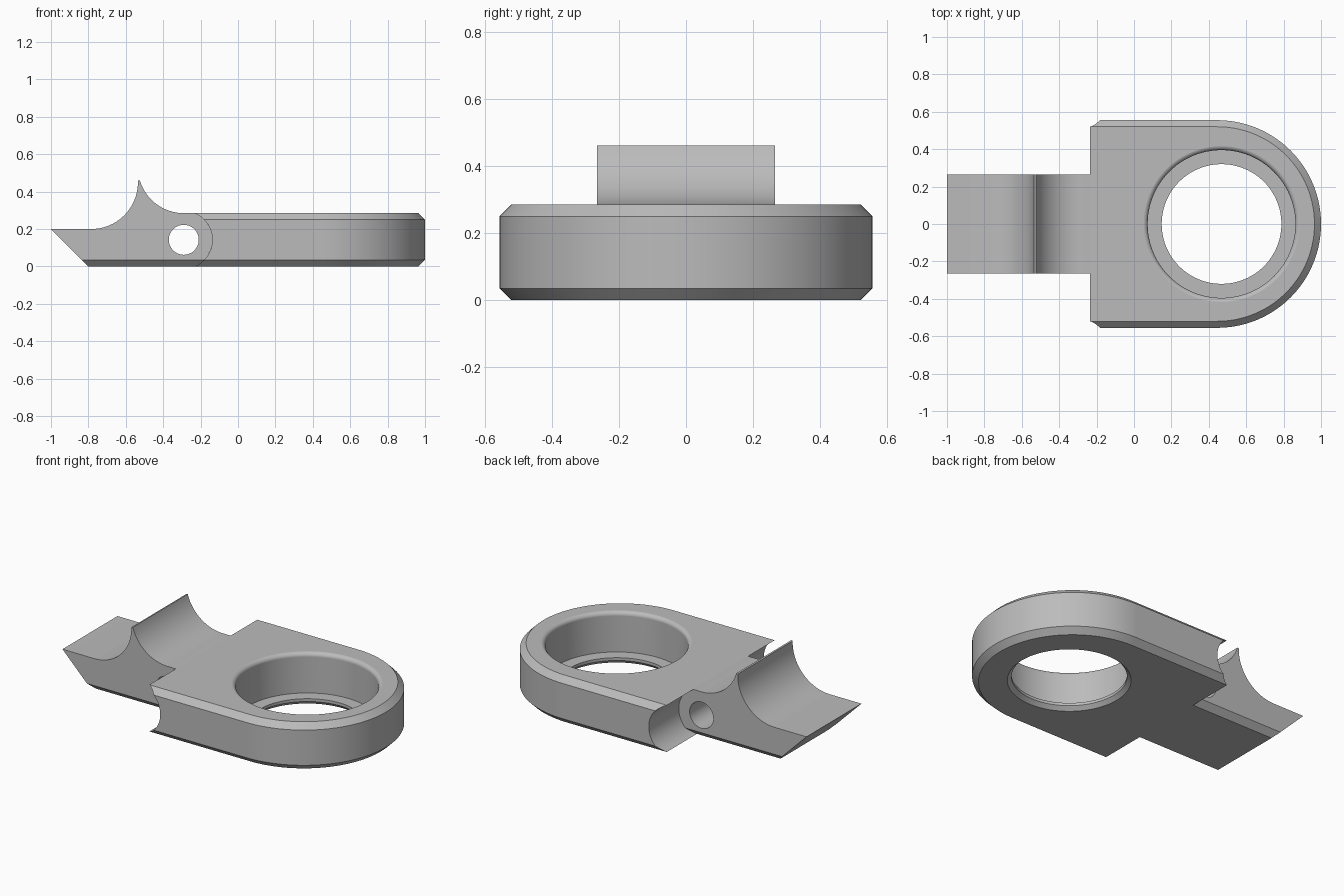
import bpy, bmesh
from math import sin, cos, pi, radians, atan2
from mathutils import Vector

if "Cube" in bpy.data.objects:
    bpy.data.objects.remove(bpy.data.objects["Cube"])

HEIGHT, BEVEL = 0.285, 0.035
BODY_HALF, TONGUE_HALF = 0.555, 0.265
PIN_X, PIN_Z = -0.29, HEIGHT / 2
GROOVE_R = 0.153
RING_X = 0.468

grey = bpy.data.materials.new("plain grey")
grey.use_nodes = True
grey.diffuse_color = (0.5, 0.5, 0.5, 1)
grey.node_tree.nodes["Principled BSDF"].inputs["Base Color"].default_value = (0.5, 0.5, 0.5, 1)


def arc(cx, cy, r, start, end, n):
    """Points on an arc, angles in radians."""
    return [(cx + r * cos(start + (end - start) * i / n),
             cy + r * sin(start + (end - start) * i / n)) for i in range(n + 1)]


def loft(name, loops):
    """Closed solid through matching loops of points."""
    bm = bmesh.new()
    rings = [[bm.verts.new(p) for p in loop] for loop in loops]
    n = len(rings[0])
    for a, b in zip(rings, rings[1:]):
        for i in range(n):
            j = (i + 1) % n
            bm.faces.new((a[i], a[j], b[j], b[i]))
    bm.faces.new(rings[0])
    bm.faces.new(rings[-1])
    bmesh.ops.recalc_face_normals(bm, faces=bm.faces)
    mesh = bpy.data.meshes.new(name)
    bm.to_mesh(mesh)
    bm.free()
    mesh.materials.append(grey)
    obj = bpy.data.objects.new(name, mesh)
    bpy.context.collection.objects.link(obj)
    return obj


def activate(obj):
    bpy.ops.object.select_all(action='DESELECT')
    obj.select_set(True)
    bpy.context.view_layer.objects.active = obj


def cut(obj, cutter):
    activate(obj)
    mod = obj.modifiers.new("cut", 'BOOLEAN')
    mod.operation, mod.solver, mod.object = 'DIFFERENCE', 'EXACT', cutter
    bpy.ops.object.modifier_apply(modifier=mod.name)
    bpy.data.objects.remove(cutter)


def finish(obj):
    activate(obj)
    bpy.ops.object.shade_smooth_by_angle(angle=radians(25))
    mod = obj.modifiers.new("flat faces", 'WEIGHTED_NORMAL')
    mod.keep_sharp = True


def cross_rod(name, r):
    """Cylinder along y through the pin centre."""
    circle = arc(PIN_X, PIN_Z, r, 0, 2 * pi, 96)[:-1]
    return loft(name, [[(x, y, z) for x, z in circle] for y in (-0.8, 0.8)])


# Body: round-ended plate with bevelled top and bottom rims
def outline(inset, z):
    r = BODY_HALF - inset
    pts = [(-0.25, -r)] + arc(1 - BODY_HALF, 0, r, -pi / 2, pi / 2, 72) + [(-0.25, r)]
    return [(x, y, z) for x, y in pts]


body = loft("ring_plate", [outline(BEVEL, 0), outline(0, BEVEL),
                           outline(0, HEIGHT - BEVEL), outline(BEVEL, HEIGHT)])

# Stepped bore: bottom bevel, ledge, wide bore and rounded upper lip
lip, bore = 0.025, 0.395
bore_profile = [(0.363, -0.02), (0.32, 0.023), (0.32, 0.04), (bore, 0.04)]
for i in range(7):
    t = radians(13 * i)
    bore_profile.append((bore + lip - lip * cos(t), HEIGHT - lip + lip * sin(t)))
r, z = bore_profile[-1]
bore_profile.append((r + 0.02 * sin(t), z + 0.02 * cos(t)))
cut(body, loft("bore_cutter", [[(x, y, z) for x, y in arc(RING_X, 0, r, 0, 2 * pi, 96)[:-1]]
                               for r, z in bore_profile]))

# Concave end of the body
cut(body, cross_rod("groove_cutter", GROOVE_R))
finish(body)

# Tongue: side profile with a raised ridge, seated in the concave end
end = atan2(PIN_Z, (GROOVE_R ** 2 - PIN_Z ** 2) ** 0.5)
profile = [(-0.8, 0), (-1, 0.2)]
profile += arc(-0.785, 0.45, 0.25, -pi / 2, radians(2), 20)
profile += arc(-0.29, HEIGHT + 0.245, 0.245, radians(196.5), radians(270), 20)
profile += arc(PIN_X, PIN_Z, GROOVE_R, end, -end, 24)
tongue = loft("tongue", [[(x, y, z) for x, z in profile]
                         for y in (-TONGUE_HALF, TONGUE_HALF)])

# Bevel the lower side edges of the tongue
bm = bmesh.new()
bm.from_mesh(tongue.data)
for side in (-1, 1):
    res = bmesh.ops.bisect_plane(bm, geom=bm.verts[:] + bm.edges[:] + bm.faces[:],
                                 plane_co=Vector((0, side * (TONGUE_HALF - BEVEL), 0)),
                                 plane_no=Vector((0, side, -1)), clear_outer=True)
    rim = [e for e in res["geom_cut"] if isinstance(e, bmesh.types.BMEdge)]
    bmesh.ops.holes_fill(bm, edges=rim, sides=0)
bmesh.ops.recalc_face_normals(bm, faces=bm.faces)
bm.to_mesh(tongue.data)
bm.free()

# Pin hole across the tongue
cut(tongue, cross_rod("pin_cutter", 0.08))
finish(tongue)
